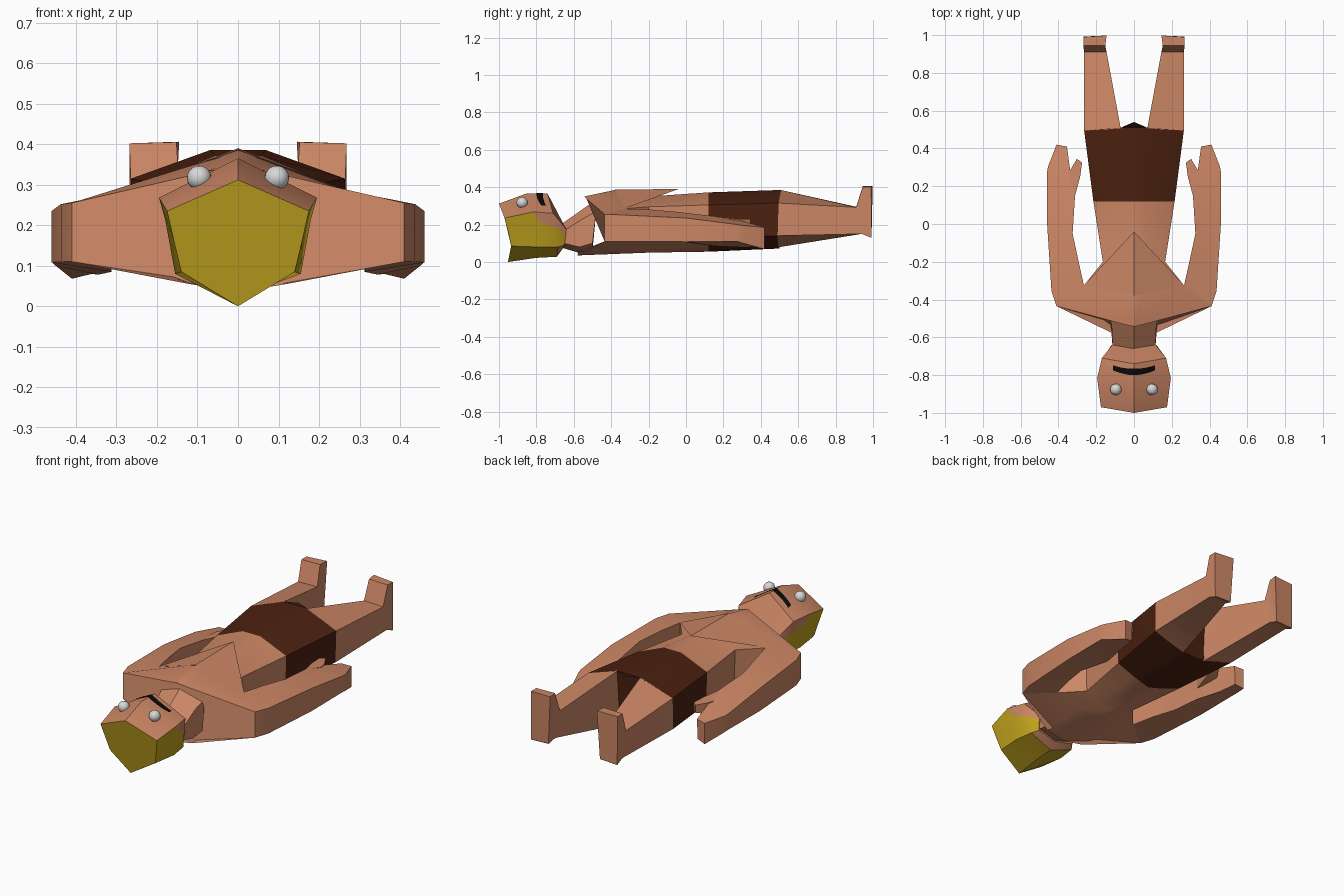
import bpy, bmesh, math
from mathutils import Vector
from mathutils.bvhtree import BVHTree

if "Cube" in bpy.data.objects:
    bpy.data.objects.remove(bpy.data.objects["Cube"])


def mat(name, rgb):
    m = bpy.data.materials.new(name)
    m.diffuse_color = (*rgb, 1)
    m.use_nodes = True
    m.node_tree.nodes["Principled BSDF"].inputs["Base Color"].default_value = m.diffuse_color
    return m


SKIN = mat("skin", (0.60, 0.24, 0.13))
HAIR = mat("hair_yellow", (0.53, 0.36, 0.013))
SHORTS = mat("shorts_brown", (0.07, 0.015, 0.005))
EYE = mat("eye_grey", (0.68, 0.68, 0.68))
BLACK = mat("mouth_black", (0.003, 0.003, 0.003))


def finish(name, bm, mats, angle=30):
    bmesh.ops.recalc_face_normals(bm, faces=bm.faces)
    me = bpy.data.meshes.new(name)
    bm.to_mesh(me)
    bm.free()
    for m in mats:
        me.materials.append(m)
    ob = bpy.data.objects.new(name, me)
    bpy.context.collection.objects.link(ob)
    bpy.ops.object.select_all(action='DESELECT')
    ob.select_set(True)
    bpy.context.view_layer.objects.active = ob
    bpy.ops.object.shade_smooth_by_angle(angle=math.radians(angle))
    return ob


def loft(name, rings, mats, rule=lambda seg, strip: 0, caps=(0, 0)):
    """Bridge rings of equal length; rule gives the material per segment and strip."""
    bm = bmesh.new()
    rows = [[bm.verts.new(p) for p in r] for r in rings]
    n = len(rows[0])
    for s in range(len(rows) - 1):
        for i in range(n):
            j = (i + 1) % n
            f = bm.faces.new((rows[s][i], rows[s][j], rows[s + 1][j], rows[s + 1][i]))
            f.material_index = rule(s, i)
    bm.faces.new(rows[0]).material_index = caps[0]
    bm.faces.new(rows[-1]).material_index = caps[1]
    return finish(name, bm, mats)


def mirror_ring(half):
    """Half ring from top centre to bottom centre, closed on the other side."""
    return half + [(-x, y, z) for x, y, z in reversed(half[1:-1])]


def side_loft(name, rings, mats, **kw):
    for side, s in (("left", -1), ("right", 1)):
        loft(f"{name}_{side}", [[(s * x, y, z) for x, y, z in r] for r in rings], mats, **kw)


# Torso with shorts
def trunk(y, xm, zt, w, zs, zb, zc):
    return [(0, y, zt), (xm, y, zt), (w, y, zs), (w - .005, y, zb),
            (w * .45, y, zb + (zc - zb) * .6), (0, y, zc)]


torso = [
    [(0, -.545, .35), (.05, -.532, .338), (.41, -.435, .255), (.41, -.435, .11),
     (.12, -.575, .055), (0, -.58, .035)],
    [(0, -.38, .385), (.05, -.37, .368), (.265, -.325, .285), (.265, -.325, .12),
     (.12, -.325, .075), (0, -.325, .045)],
    trunk(-.2, .04, .35, .165, .295, .115, .05),
    trunk(.12, .055, .372, .215, .305, .125, .055),
    [(0, .54, .385), (.07, .51, .385), (.264, .495, .315), (.262, .49, .14),
     (.07, .49, .085), (0, .50, .072)],
]
loft("torso", [mirror_ring(r) for r in torso], [SKIN, SHORTS],
     rule=lambda seg, strip: int(seg == 3), caps=(0, 1))

# Pointed chest overhang
bm = bmesh.new()
top, tip, under, a, b = [bm.verts.new(p) for p in (
    (0, -.38, .387), (0, -.04, .39), (0, -.28, .33), (.265, -.325, .287), (-.265, -.325, .287))]
for f in ((top, a, tip), (top, tip, b), (a, under, tip), (b, tip, under), (top, under, a), (top, b, under)):
    bm.faces.new(f)
finish("chest", bm, [SKIN])

# Neck
loft("neck", [mirror_ring(r) for r in (
    [(0, -.67, .20), (.113, -.655, .165), (.113, -.655, .10), (0, -.66, .075)],
    [(0, -.57, .27), (.118, -.545, .235), (.12, -.57, .08), (0, -.575, .05)],
    [(0, -.50, .32), (.13, -.48, .27), (.13, -.50, .10), (0, -.50, .06)])], [SKIN])

# Head: top strip is the face, hair wraps crown, sides and back
head_rings = [mirror_ring(r) for r in (
    [(0, -1.0, .312), (.175, -.97, .235), (.158, -.95, .16), (.14, -.935, .085), (0, -.952, 0)],
    [(0, -.855, .365), (.195, -.815, .268), (.18, -.79, .215), (.155, -.79, .08), (0, -.80, .022)],
    [(0, -.74, .365), (.17, -.71, .26), (.158, -.70, .185), (.14, -.685, .08), (0, -.69, .028)],
    [(0, -.655, .20), (.115, -.64, .175), (.12, -.642, .145), (.115, -.65, .09), (0, -.66, .07)])]


def hair_rule(seg, strip):
    k = min(strip, 7 - strip)
    if k == 0:
        return 0
    if k == 1:
        return int(seg == 0)
    return int(seg < 2 or k == 2)


head = loft("head", head_rings, [SKIN, HAIR], rule=hair_rule, caps=(1, 0))

# Eyes
for side, s in (("left", -1), ("right", 1)):
    bm = bmesh.new()
    bmesh.ops.create_uvsphere(bm, u_segments=20, v_segments=12, radius=.03)
    bmesh.ops.translate(bm, verts=bm.verts, vec=(s * .096, -.876, .317))
    finish("eye_" + side, bm, [EYE], 60)

# Mouth: curved strip laid on the face
bm = bmesh.new()
bm.from_mesh(head.data)
tree = BVHTree.FromBMesh(bm)
bm.free()
bm = bmesh.new()
rows = []
for i in range(13):
    x = -.112 + .224 * i / 12
    t = abs(x) / .112
    row = []
    for k in (-1, -.33, .33, 1):
        y = -.783 + .022 * t * t + k * (.018 - .005 * t)
        hit = tree.ray_cast(Vector((x, y, 1)), Vector((0, 0, -1)))[0]
        row.append(bm.verts.new((x, y, hit.z + .005)))
    rows.append(row)
for p, q in zip(rows, rows[1:]):
    for k in range(3):
        bm.faces.new((p[k], q[k], q[k + 1], p[k + 1]))
finish("mouth", bm, [BLACK])

# Arms with flat hands: inner top, outer top, outer bottom, inner bottom
side_loft("arm", [
    [(.265, -.325, .285), (.41, -.435, .255), (.41, -.435, .11), (.265, -.325, .12)],
    [(.295, -.19, .28), (.437, -.355, .252), (.437, -.355, .11), (.295, -.19, .122)],
    [(.325, -.05, .268), (.46, 0, .235), (.46, 0, .108), (.325, -.05, .112)],
    [(.312, .15, .245), (.46, .275, .20), (.46, .275, .11), (.312, .15, .085)],
    [(.34, .30, .22), (.455, .305, .195), (.45, .305, .10), (.345, .30, .078)],
    [(.355, .41, .19), (.41, .42, .185), (.41, .42, .068), (.36, .41, .08)]], [SKIN])

# Thumbs
side_loft("thumb", [
    [(.312, .15, .243), (.345, .25, .228), (.345, .25, .16), (.312, .15, .15)],
    [(.285, .25, .235), (.335, .29, .23), (.335, .29, .17), (.288, .25, .165)],
    [(.275, .325, .23), (.302, .345, .23), (.302, .345, .185), (.277, .325, .185)]], [SKIN])

# Legs with upturned feet
side_loft("leg", [
    [(.07, .505, .385), (.264, .495, .315), (.262, .49, .14), (.07, .49, .078)],
    [(.145, .91, .295), (.264, .91, .292), (.264, .94, .15), (.155, .94, .15)],
    [(.152, .945, .405), (.268, .945, .402), (.266, .99, .13), (.16, .99, .135)],
    [(.145, .998, .406), (.268, .99, .402), (.267, .992, .132), (.16, .992, .137)]], [SKIN])
